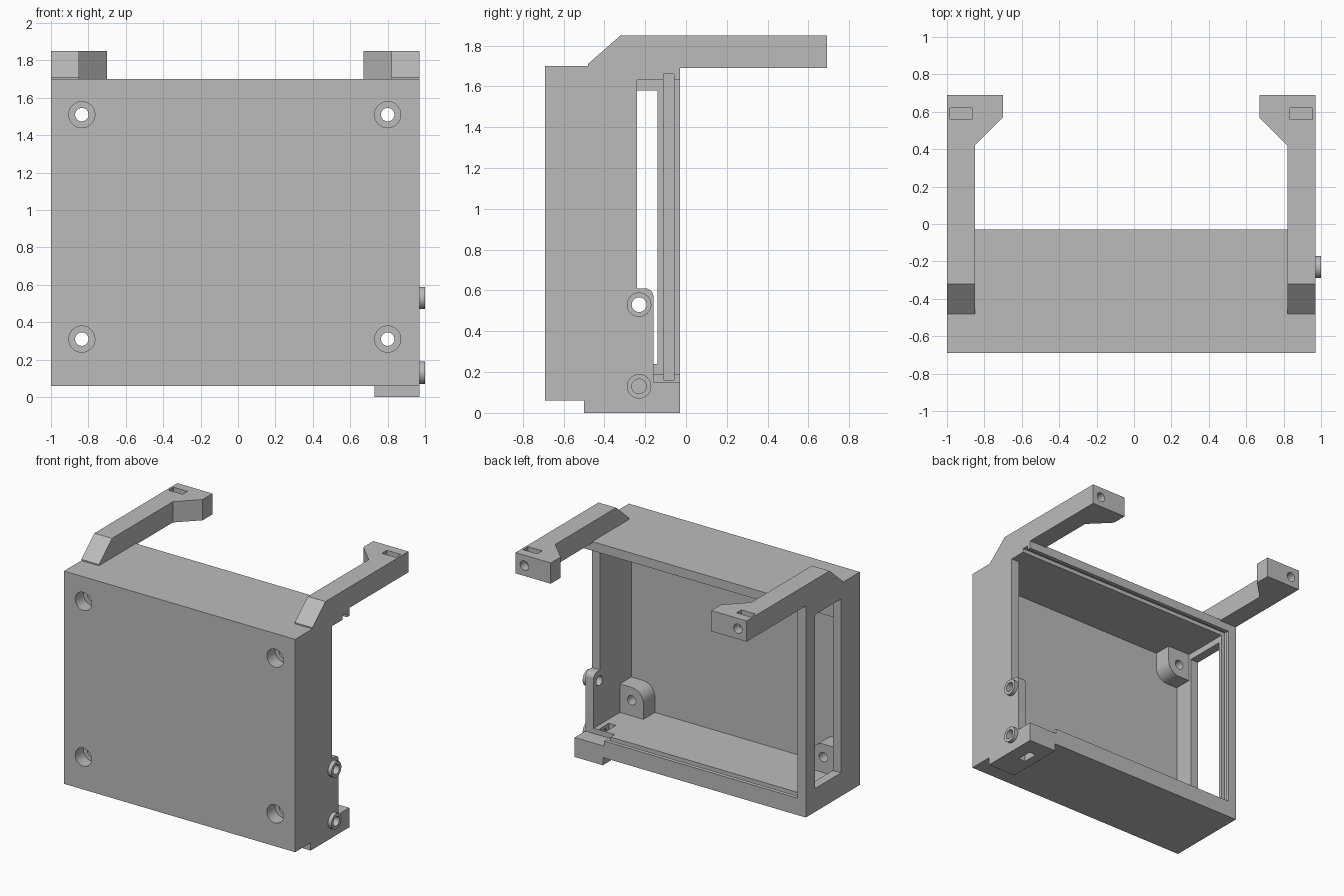
import bpy, bmesh, math

cube = bpy.data.objects.get("Cube")
if cube:
    bpy.data.objects.remove(cube, do_unlink=True)

GREY = bpy.data.materials.new("plain grey")
GREY.use_nodes = True
GREY.diffuse_color = (0.5, 0.5, 0.5, 1)
GREY.node_tree.nodes["Principled BSDF"].inputs["Base Color"].default_value = (0.5, 0.5, 0.5, 1)


def prism(name, axis, points, a, b):
    """Extrude a flat outline from a to b along an axis."""
    place = {"x": lambda u, v, w: (w, u, v),
             "y": lambda u, v, w: (u, w, v),
             "z": lambda u, v, w: (u, v, w)}[axis]
    bm = bmesh.new()
    low = [bm.verts.new(place(u, v, a)) for u, v in points]
    high = [bm.verts.new(place(u, v, b)) for u, v in points]
    bm.faces.new(low)
    bm.faces.new(high)
    n = len(points)
    for i in range(n):
        j = (i + 1) % n
        bm.faces.new((low[i], low[j], high[j], high[i]))
    bmesh.ops.recalc_face_normals(bm, faces=bm.faces)
    mesh = bpy.data.meshes.new(name)
    bm.to_mesh(mesh)
    bm.free()
    mesh.materials.append(GREY)
    obj = bpy.data.objects.new(name, mesh)
    bpy.context.scene.collection.objects.link(obj)
    return obj


def box(name, x, y, z):
    return prism(name, "z", [(x[0], y[0]), (x[1], y[0]), (x[1], y[1]), (x[0], y[1])], *z)


def arc(cu, cv, r, start=0, end=360, steps=32):
    count = steps if end - start == 360 else steps + 1
    angles = [math.radians(start + (end - start) * i / steps) for i in range(count)]
    return [(cu + r * math.cos(t), cv + r * math.sin(t)) for t in angles]


def rod(name, axis, u, v, r, a, b):
    return prism(name, axis, arc(u, v, r), a, b)


def cut(target, cutters):
    """Subtract the cutters and bake the result."""
    for c in cutters:
        c.hide_render = True
        mod = target.modifiers.new("cut", "BOOLEAN")
        mod.operation, mod.solver, mod.object = "DIFFERENCE", "EXACT", c
    deps = bpy.context.evaluated_depsgraph_get()
    mesh = bpy.data.meshes.new_from_object(target.evaluated_get(deps))
    target.modifiers.clear()
    target.data = mesh


parts, cutters = [], []


def tool(obj):
    cutters.append(obj)
    return obj


# Main dimensions
LEFT, RIGHT, FRONT, BACK = -1.0, 0.97, -0.69, -0.03
IN_L, IN_R, IN_F, IN_B, IN_T = -0.93, 0.90, -0.62, 0.19, 1.63
HOLE = 0.036

# Shared screw tools
screws = []
for x in (-0.835, 0.80):
    for z in (0.31, 1.51):
        screws.append(tool(rod("screw_hole", "y", x, z, HOLE, -0.8, -0.3)))
        screws.append(tool(rod("counterbore", "y", x, z, 0.07, -0.8, -0.59)))
side_holes = [tool(rod("upper_side_hole", "x", -0.23, 0.53, HOLE, 0.8, 1.1)),
              tool(rod("lower_side_hole", "x", -0.23, 0.13, HOLE, 0.72, 1.1))]
nut_slot = tool(box("nut_slot", (0.80, 0.86), (-0.29, -0.17), (-0.1, 0.3)))

# Housing: open box with a side window, an open side and a cover groove
housing = box("housing", (LEFT, RIGHT), (FRONT, BACK), (0.06, 1.70))
side_outline = [(-0.24, IN_T), (0.1, IN_T), (0.1, IN_B), (-0.16, IN_B)]
side_outline += arc(-0.20, 0.57, 0.04, 0, 90, 8) + [(-0.24, 0.61)]
cut(housing, [
    tool(box("cavity", (IN_L, IN_R), (IN_F, 0.1), (IN_B, IN_T))),
    tool(box("side_window", (-1.1, -0.9), (-0.46, -0.14), (0.24, 1.58))),
    tool(prism("side_opening", "x", side_outline, 0.86, 1.1)),
    tool(box("cover_groove", (-0.96, 1.1), (-0.11, -0.06), (0.16, 1.66))),
    tool(box("rim_notch", (0.72, 1.1), (-0.16, 0.1), (0.15, 0.25))),
    nut_slot] + screws + side_holes)
parts.append(housing)

# Foot under one back corner
foot = box("foot", (0.73, RIGHT), (-0.50, BACK), (0, 0.07))
cut(foot, [nut_slot])
parts.append(foot)

# Inner screw bosses with one rounded corner
for wall, x, sx in ((IN_L, -0.835, 1), (IN_R, 0.80, -1)):
    for edge, z, sz in ((IN_B, 0.31, 1), (IN_T, 1.51, -1)):
        r = 0.10
        outline = [(wall - sx * 0.01, edge - sz * 0.01), (x + sx * r, edge - sz * 0.01)]
        outline += [(x + sx * u, z + sz * v) for u, v in arc(0, 0, r, 0, 90, 12)]
        outline.append((wall - sx * 0.01, z + sz * r))
        boss = prism("screw_boss", "y", outline, IN_F - 0.01, -0.48)
        cut(boss, screws)
        parts.append(boss)

# Side collars around the hinge holes
for name, z in (("upper_collar", 0.53), ("lower_collar", 0.13)):
    collar = rod(name, "x", -0.23, z, 0.06, 0.96, 1.0)
    cut(collar, side_holes)
    parts.append(collar)

# Two arms with inward hooks, nut slots and end holes
slope = tool(prism("arm_slope", "x", [(-0.52, 1.675), (-0.28, 1.885), (-0.52, 1.885)], -1.2, 1.2))
for name, outer, s in (("right_arm", LEFT, 1), ("left_arm", RIGHT, -1)):
    plan = [(0, -0.48), (0.15, -0.48), (0.15, 0.42), (0.30, 0.57), (0.30, 0.69), (0, 0.69)]
    arm = prism(name, "z", [(outer + s * u, v) for u, v in plan], 1.69, 1.85)
    mid = outer + s * 0.075
    cut(arm, [slope,
              tool(box("arm_nut_slot", (mid - 0.06, mid + 0.06), (0.56, 0.62), (1.72, 2))),
              tool(rod("arm_end_hole", "y", mid, 1.77, HOLE, 0.45, 0.8))])
    parts.append(arm)

# Remove helpers, keep hard edges crisp
for c in cutters:
    bpy.data.objects.remove(c, do_unlink=True)
for p in parts:
    p.data.shade_smooth()
    p.data.set_sharp_from_angle(angle=math.radians(30))
